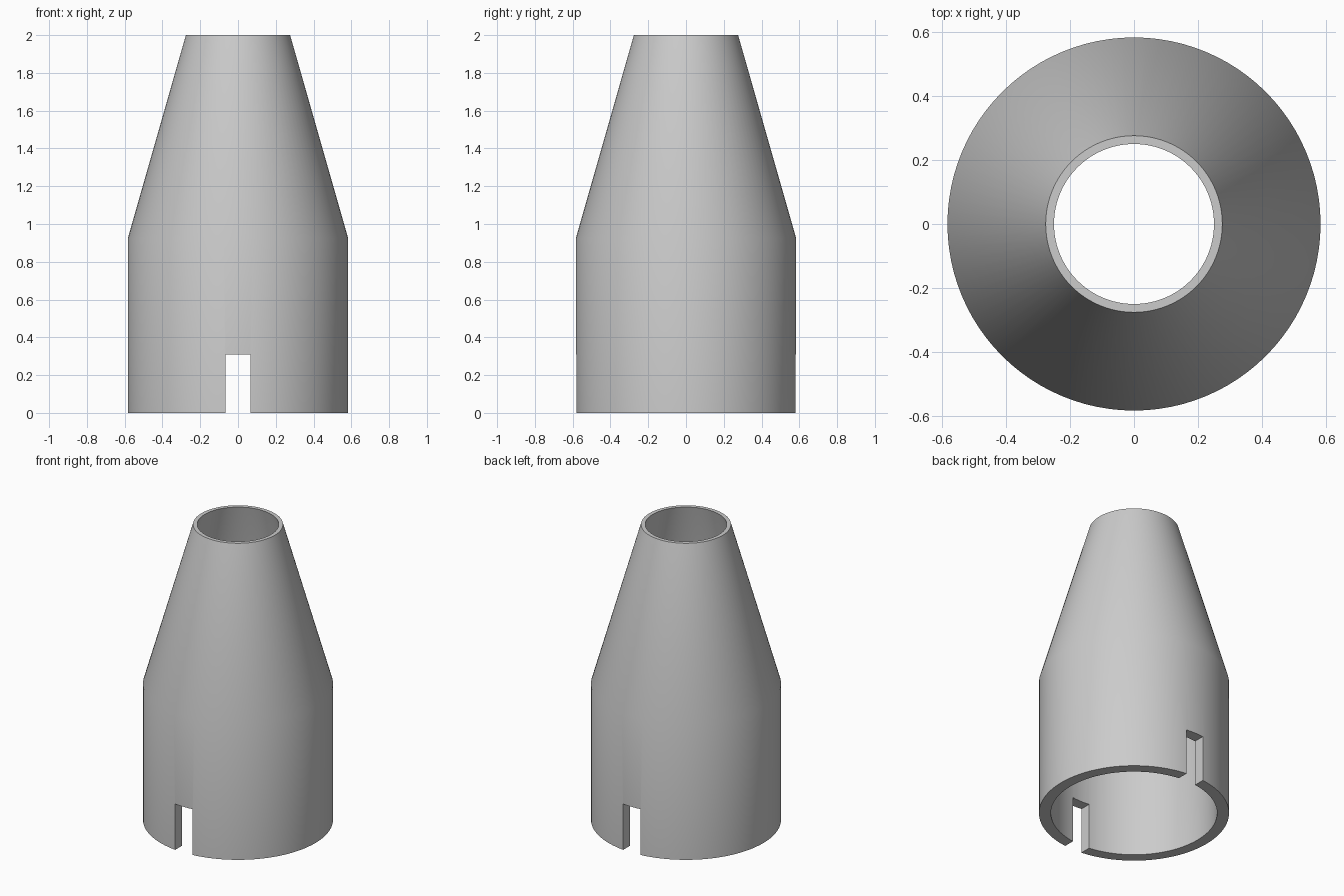
import bpy, bmesh, math

SEGMENTS = 96

default = bpy.data.objects.get("Cube")
if default:
    bpy.data.objects.remove(default, do_unlink=True)

# Single grey material
grey = bpy.data.materials.new("plain_grey")
grey.use_nodes = True
color = (0.6, 0.6, 0.6, 1)
grey.diffuse_color = color
grey.node_tree.nodes["Principled BSDF"].inputs["Base Color"].default_value = color


def lathe(name, profile):
    """Revolve a closed (radius, height) profile around z."""
    bm = bmesh.new()
    rings = []
    for r, z in profile:
        angles = [2 * math.pi * i / SEGMENTS for i in range(SEGMENTS)]
        rings.append([bm.verts.new((r * math.cos(a), r * math.sin(a), z)) for a in angles])
    for k, lower in enumerate(rings):
        upper = rings[(k + 1) % len(rings)]
        for i in range(SEGMENTS):
            j = (i + 1) % SEGMENTS
            bm.faces.new((lower[i], lower[j], upper[j], upper[i]))
    bmesh.ops.recalc_face_normals(bm, faces=bm.faces)
    mesh = bpy.data.meshes.new(name)
    bm.to_mesh(mesh)
    bm.free()
    obj = bpy.data.objects.new(name, mesh)
    bpy.context.collection.objects.link(obj)
    obj.data.materials.append(grey)
    return obj


# Hollow nozzle: straight skirt below, tapered cone above
nozzle = lathe("tapered_nozzle", [
    (0.583, 0), (0.583, 0.925), (0.276, 2),   # outside
    (0.25, 2), (0.51, 0.925), (0.51, 0),      # inside
])

# Slot cut through the front and back of the skirt
bpy.ops.mesh.primitive_cube_add(size=1, location=(0, 0, 0.105))
cutter = bpy.context.object
cutter.name = "slot_cutter"
cutter.scale = (0.13, 2, 0.41)
cutter.hide_render = True
slot = nozzle.modifiers.new("slots", "BOOLEAN")
slot.operation = "DIFFERENCE"
slot.solver = "EXACT"
slot.object = cutter

bpy.ops.object.select_all(action="DESELECT")
nozzle.select_set(True)
bpy.context.view_layer.objects.active = nozzle
bpy.ops.object.modifier_apply(modifier=slot.name)
bpy.data.objects.remove(cutter, do_unlink=True)

# Smooth round walls, crisp rims and slot edges
bpy.ops.object.shade_smooth_by_angle(angle=math.radians(30))
